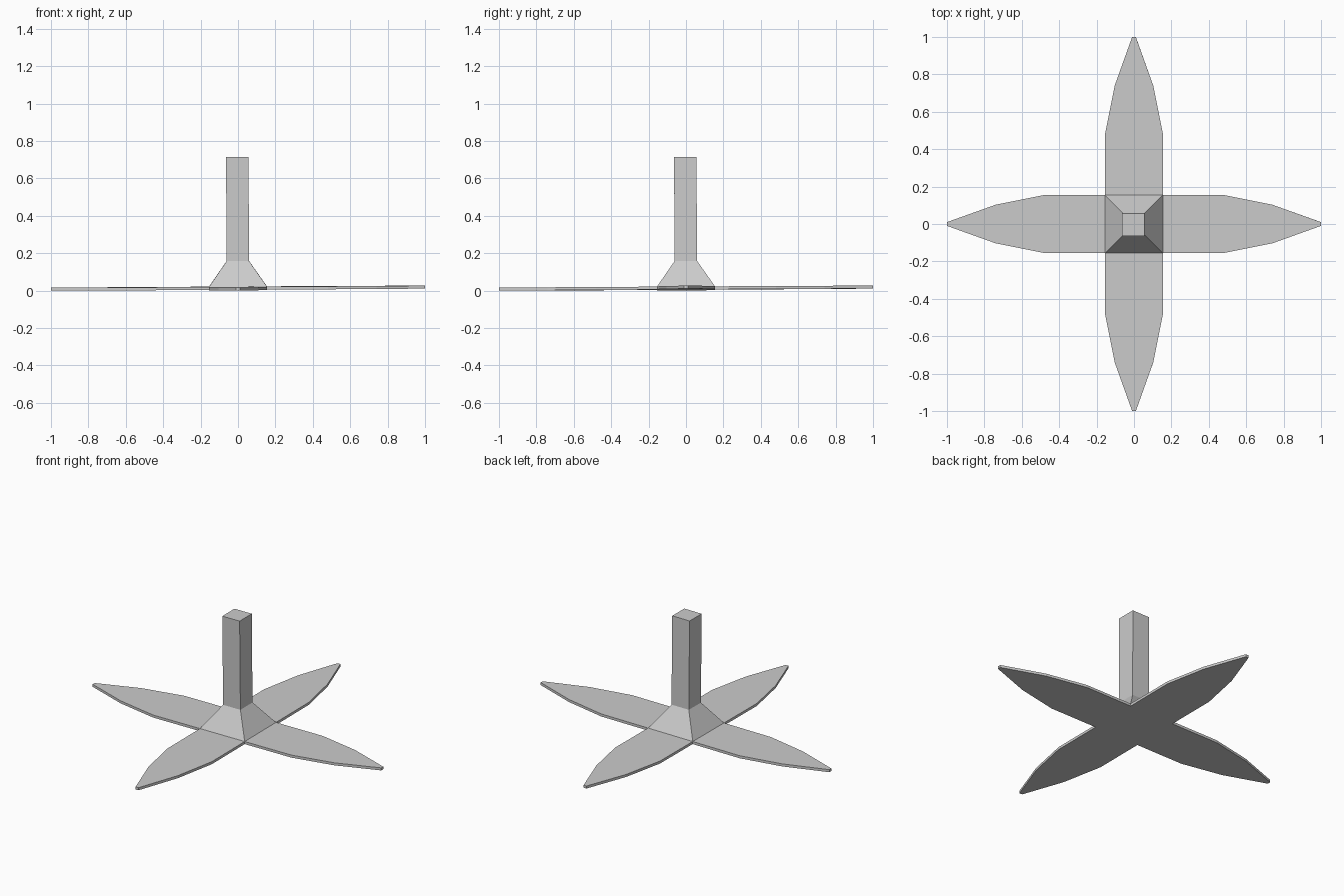
import bpy, bmesh
from mathutils import Matrix, Vector

if "Cube" in bpy.data.objects:
    bpy.data.objects.remove(bpy.data.objects["Cube"])

THICK = 0.016
HUB = 0.155
PETAL = [(0.48, 0.155), (0.74, 0.103), (1.0, 0.01)]  # distance out, half width

bm = bmesh.new()

# Hub square
corners = [bm.verts.new((x * HUB, y * HUB, THICK))
           for x, y in ((1, -1), (1, 1), (-1, 1), (-1, -1))]
hub = bm.faces.new(corners)

# Four tapering petals, one from each side of the hub
for i in range(4):
    turn = Matrix.Rotation(i * 1.5707963, 3, 'Z')
    a, b = corners[i], corners[(i + 1) % 4]
    for dist, half in PETAL:
        c = bm.verts.new(turn @ Vector((dist, -half, THICK)))
        d = bm.verts.new(turn @ Vector((dist, half, THICK)))
        bm.faces.new((a, c, d, b))
        a, b = c, d

# Thickness: sides and underside
top_faces = list(bm.faces)
rim = [e for e in bm.edges if e.is_boundary]
under = bmesh.ops.duplicate(bm, geom=top_faces + list(bm.edges) + list(bm.verts))
low_verts = [g for g in under['geom'] if isinstance(g, bmesh.types.BMVert)]
low_faces = [g for g in under['geom'] if isinstance(g, bmesh.types.BMFace)]
bmesh.ops.translate(bm, verts=low_verts, vec=(0, 0, -THICK))
bmesh.ops.reverse_faces(bm, faces=low_faces)
twin = under['vert_map']
for e in rim:
    a, b = e.verts
    bm.faces.new((a, b, twin[b], twin[a]))


def raise_hub(face, z, half):
    """Extrude the hub face up to height z with the given half width."""
    new = bmesh.ops.extrude_discrete_faces(bm, faces=[face])['faces'][0]
    for v in new.verts:
        s = half / abs(v.co.x)
        v.co = (v.co.x * s, v.co.y * s, z)
    return new


# Sloped collar, then square post
hub = raise_hub(hub, 0.153, 0.06)
hub = raise_hub(hub, 0.709, 0.06)
bmesh.ops.recalc_face_normals(bm, faces=bm.faces)

# Very slight lean of the whole stand, then rest it on the floor
lean = Matrix.Rotation(-0.0055, 4, 'Y') @ Matrix.Rotation(0.0055, 4, 'X')
bm.transform(lean)
bm.transform(Matrix.Translation((0, 0, -min(v.co.z for v in bm.verts))))

mesh = bpy.data.meshes.new("petal_stand")
bm.to_mesh(mesh)
bm.free()
stand = bpy.data.objects.new("petal_stand", mesh)
bpy.context.collection.objects.link(stand)
